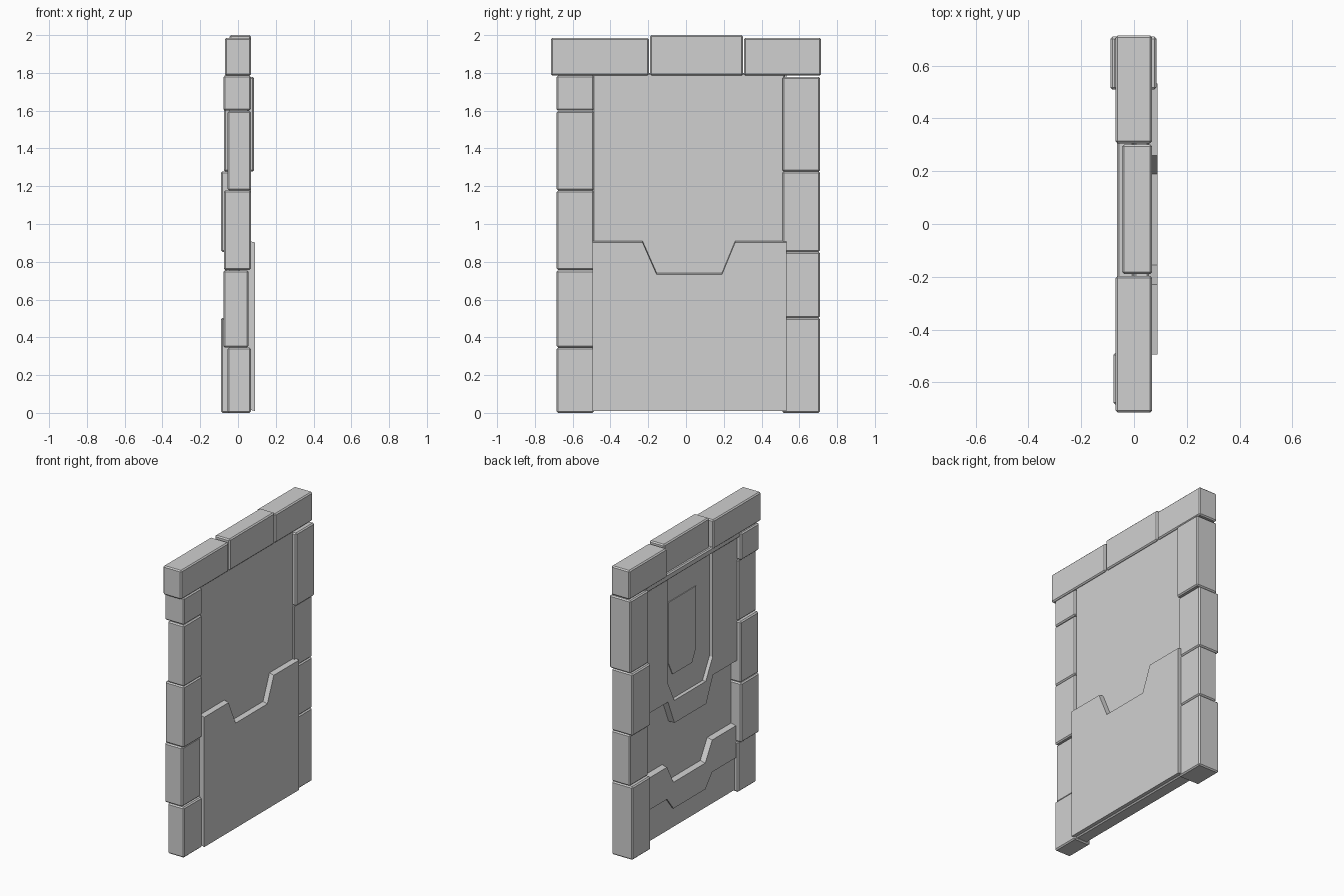
import bpy, bmesh

cube = bpy.data.objects.get("Cube")
if cube:
    bpy.data.objects.remove(cube, do_unlink=True)

GREY = (0.63, 0.63, 0.63, 1)
stone = bpy.data.materials.new("light_grey")
stone.use_nodes = True
stone.diffuse_color = GREY
stone.node_tree.nodes["Principled BSDF"].inputs["Base Color"].default_value = GREY


def prism(name, outline, x0, x1, bevel=0.0, drop=0.0):
    """Extrude a (y, z) outline from x0 to x1; drop lowers the far face to slope the ledges."""
    bm = bmesh.new()
    face = bm.faces.new([bm.verts.new((x0, y, z)) for y, z in outline])
    grown = bmesh.ops.extrude_face_region(bm, geom=[face])["geom"]
    bmesh.ops.translate(bm, vec=(x1 - x0, 0, -drop),
                        verts=[v for v in grown if isinstance(v, bmesh.types.BMVert)])
    bmesh.ops.recalc_face_normals(bm, faces=bm.faces)
    mesh = bpy.data.meshes.new(name)
    bm.to_mesh(mesh)
    bm.free()
    mesh.materials.append(stone)
    obj = bpy.data.objects.new(name, mesh)
    bpy.context.collection.objects.link(obj)
    if bevel:
        mod = obj.modifiers.new("worn_edges", "BEVEL")
        mod.width = bevel
        mod.segments = 1
    return obj


def block(name, y0, y1, z0, z1, x0, x1):
    return prism(name, [(y0, z0), (y1, z0), (y1, z1), (y0, z1)], x0, x1, 0.008)


LEFT, RIGHT = -0.495, 0.533


def notch(top, dip):
    """Stepped contour with a dip in the middle, from -y to +y."""
    return [(LEFT, top), (-0.23, top), (-0.155, top - dip),
            (0.19, top - dip), (0.26, top), (RIGHT, top)]


# Lintel blocks
block("lintel_front", -0.715, -0.197, 1.786, 1.985, -0.07, 0.069)
block("lintel_middle", -0.19, 0.302, 1.786, 2.0, -0.045, 0.069)
block("lintel_back", 0.306, 0.715, 1.786, 1.985, -0.07, 0.069)

# Front jamb blocks: bottom, top, inner and outer x
front_jamb = [(0.0, 0.346, -0.055, 0.068), (0.347, 0.755, -0.078, 0.055),
              (0.757, 1.177, -0.075, 0.068), (1.177, 1.597, -0.055, 0.068),
              (1.6, 1.785, -0.078, 0.068)]
for i, (z0, z1, x0, x1) in enumerate(front_jamb):
    block(f"front_jamb_{i + 1}", -0.685, -0.488, z0, z1, x0, x1)

# Back jamb blocks
back_jamb = [(0.0, 0.503, -0.09, 0.068), (0.503, 0.853, -0.07, 0.068),
             (0.853, 1.278, -0.09, 0.068), (1.278, 1.778, -0.075, 0.085)]
for i, (z0, z1, x0, x1) in enumerate(back_jamb):
    block(f"back_jamb_{i + 1}", 0.51, 0.71, z0, z1, x0, x1)

# Door core and its raised lower plate
block("door_core", LEFT, RIGHT - 0.01, 0.01, 1.8, 0.0, 0.057)
prism("lower_plate", [(RIGHT, 0.02), (LEFT, 0.02)] + notch(0.912, 0.17),
      0.05, 0.09, drop=0.01)

# Rear header bar under the lintel
block("rear_header", LEFT, RIGHT, 1.755, 1.8, -0.065, 0.0)

# Rear upper frame with an open-topped recess
recess = [(-0.225, 1.79), (-0.225, 1.03), (-0.15, 0.89),
          (0.19, 0.89), (0.26, 1.03), (0.26, 1.79)]
prism("rear_upper_frame",
      notch(0.905, 0.17) + [(RIGHT, 1.79)] + recess[::-1] + [(LEFT, 1.79)], -0.045, 0.01)

# Recess floor and its thin pane
prism("recess_floor", recess, -0.02, 0.01)
prism("rear_pane", [(-0.075, 1.57), (-0.075, 1.15), (-0.03, 1.06),
                    (0.18, 1.06), (0.225, 1.15), (0.225, 1.57)], -0.025, -0.01)

# Rear lower band between two stepped contours, and the base beneath it
prism("rear_band", notch(0.465, 0.13) + notch(0.245, 0.09)[::-1],
      0.01, -0.038, drop=0.01)
prism("rear_base", [(RIGHT, 0.01), (LEFT, 0.01)] + notch(0.26, 0.09), -0.026, 0.01)
